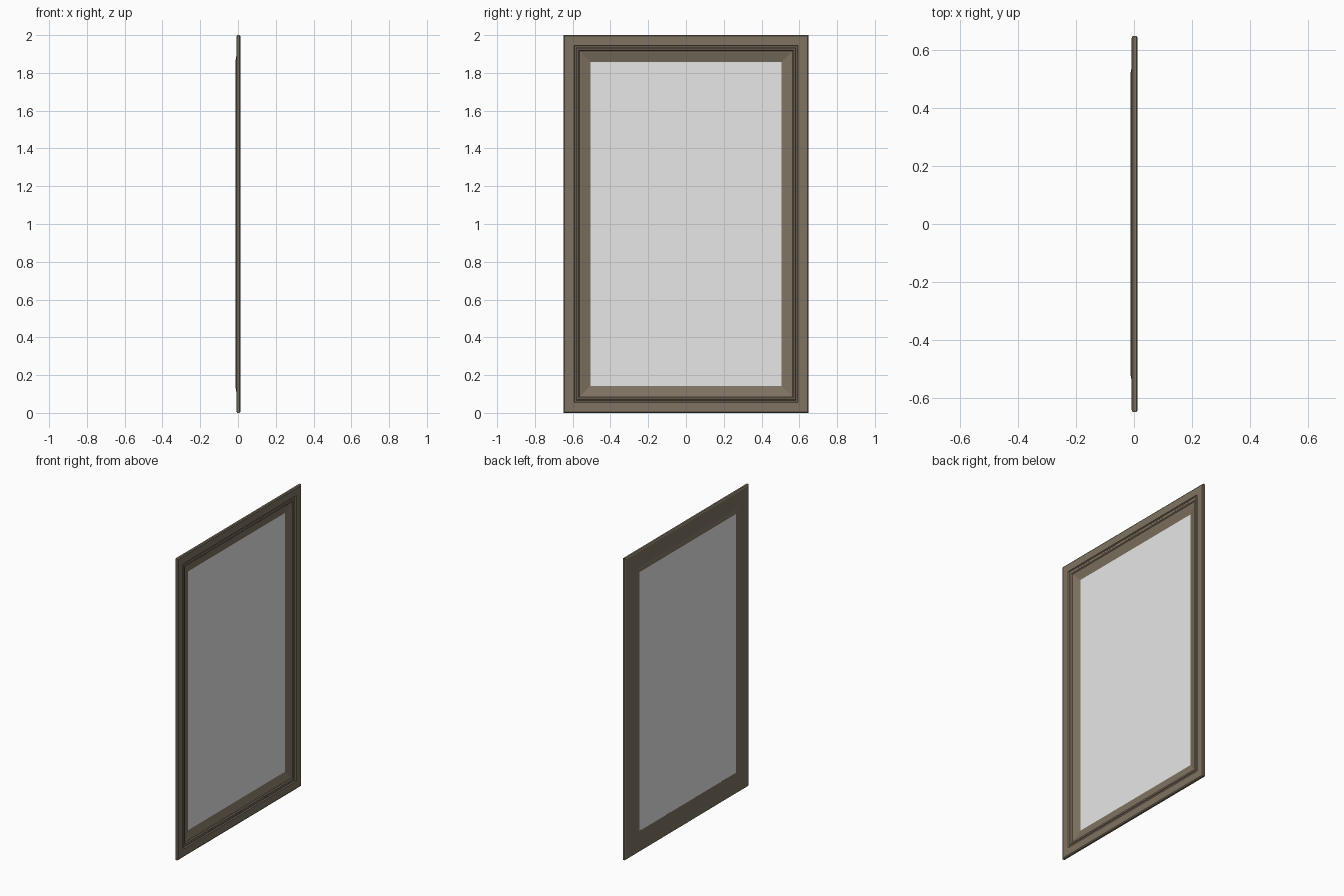
import bpy, bmesh

if "Cube" in bpy.data.objects:
    bpy.data.objects.remove(bpy.data.objects["Cube"])

HALF_W, HEIGHT = 0.648, 2.0   # outer frame size
RAIL = 0.142                  # width of the moulding

# Moulding section: (distance in from outer edge, x depth)
PROFILE = [
    (0.000, -0.004), (0.000, 0.008), (0.006, 0.0125),   # rounded outer edge
    (0.054, 0.0125), (0.058, 0.006), (0.066, 0.006),    # flat band, groove
    (0.070, 0.010), (0.080, 0.010), (0.085, 0.004),     # bead
    (0.092, 0.003), (RAIL, -0.0108),                    # slope to the pane
    (RAIL, -0.0125), (0.132, -0.0125),                  # raised lip at the back
    (0.110, -0.0085), (0.008, -0.0085),                 # flat back
]


def material(name, rgb):
    m = bpy.data.materials.new(name)
    m.diffuse_color = (*rgb, 1.0)
    m.use_nodes = True
    m.node_tree.nodes["Principled BSDF"].inputs["Base Color"].default_value = m.diffuse_color
    return m


def add_object(name, bm, mat):
    bmesh.ops.recalc_face_normals(bm, faces=bm.faces)
    mesh = bpy.data.meshes.new(name)
    bm.to_mesh(mesh)
    bm.free()
    mesh.materials.append(mat)
    obj = bpy.data.objects.new(name, mesh)
    bpy.context.collection.objects.link(obj)
    return obj


brown = material("brown wood", (0.215, 0.172, 0.122))
grey = material("pale grey glass", (0.8, 0.8, 0.8))

# Frame: sweep the section around the four mitred corners
bm = bmesh.new()
rings = []
for sy, top in ((-1, 0), (1, 0), (1, 1), (-1, 1)):
    rings.append([bm.verts.new((x, sy * (HALF_W - d), HEIGHT - d if top else d))
                  for d, x in PROFILE])
n = len(PROFILE)
for c in range(4):
    a, b = rings[c], rings[(c + 1) % 4]
    for i in range(n):
        j = (i + 1) % n
        bm.faces.new((a[i], a[j], b[j], b[i]))
add_object("frame", bm, brown)

# Pane: thin sheet closing the opening near the back
bm = bmesh.new()
bmesh.ops.create_cube(bm, size=1)
for v in bm.verts:
    v.co.x = -0.0116 + v.co.x * 0.0016
    v.co.y *= 2 * (HALF_W - RAIL)
    v.co.z = HEIGHT / 2 + v.co.z * (HEIGHT - 2 * RAIL)
add_object("pane", bm, grey)
